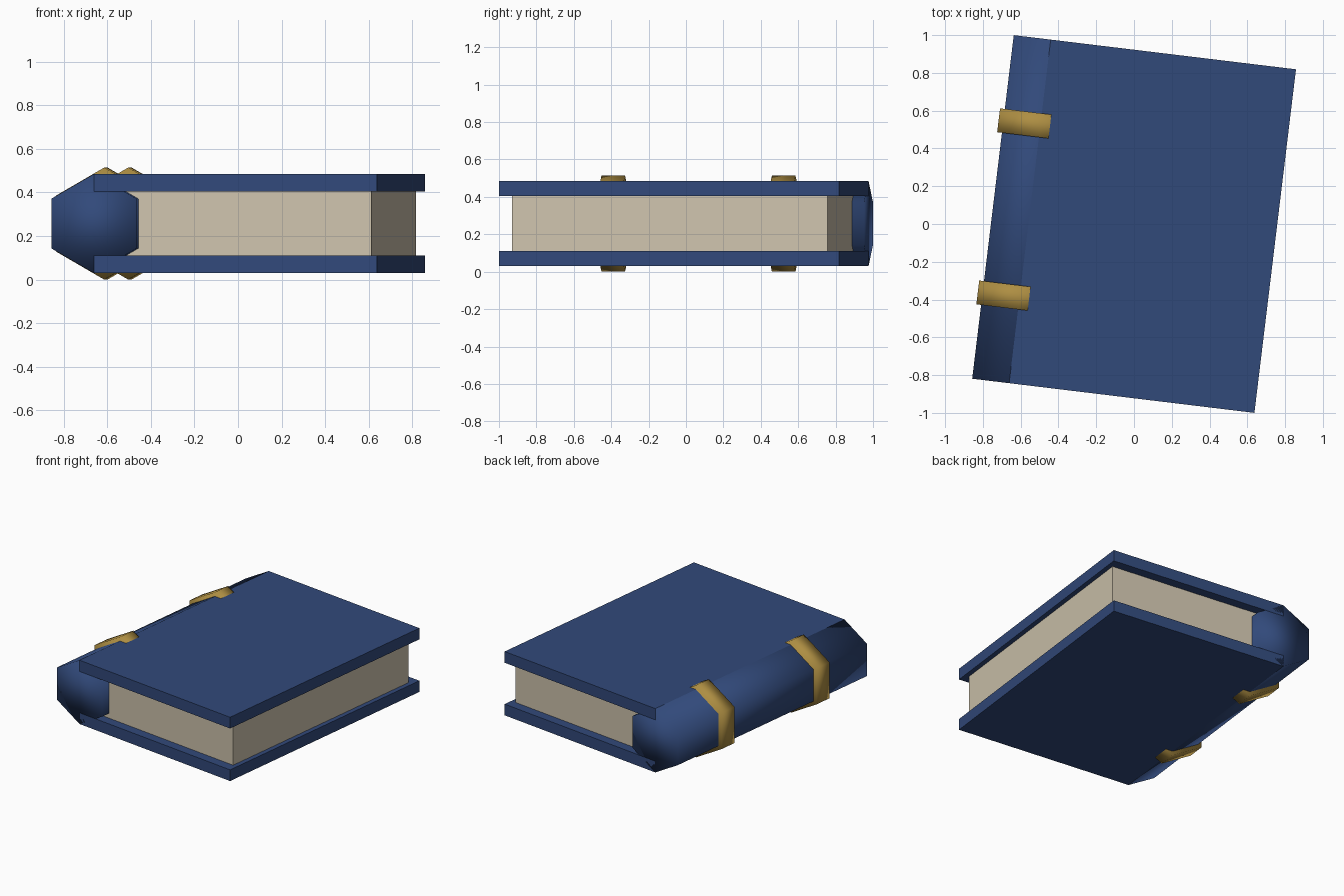
import bpy
import bmesh
import math
from mathutils import Matrix

if "Cube" in bpy.data.objects:
    bpy.data.objects.remove(bpy.data.objects["Cube"], do_unlink=True)

TURN = Matrix.Rotation(math.radians(-6.9), 4, 'Z')   # the book lies slightly turned
MID_Z = 0.257
SPINE_X = -0.555
SPINE_R = 0.2275
COVER_T = 0.08


def make_material(name, rgb):
    mat = bpy.data.materials.new(name)
    mat.use_nodes = True
    colour = (*rgb, 1.0)
    mat.diffuse_color = colour
    bsdf = next(n for n in mat.node_tree.nodes if n.type == 'BSDF_PRINCIPLED')
    bsdf.inputs["Base Color"].default_value = colour
    return mat


blue = make_material("cover blue", (0.031, 0.067, 0.195))
cream = make_material("paper cream", (0.62, 0.55, 0.42))
gold = make_material("band gold", (0.42, 0.27, 0.055))


def finish(name, bm, mat, smooth=False):
    mesh = bpy.data.meshes.new(name)
    for face in bm.faces:
        face.smooth = smooth
    bm.transform(TURN)
    bm.to_mesh(mesh)
    bm.free()
    mesh.materials.append(mat)
    obj = bpy.data.objects.new(name, mesh)
    bpy.context.collection.objects.link(obj)


def box(name, x0, x1, half_y, z0, z1, mat):
    bm = bmesh.new()
    place = Matrix.Translation(((x0 + x1) / 2, 0, (z0 + z1) / 2))
    size = Matrix.Diagonal((x1 - x0, 2 * half_y, z1 - z0, 1))
    bmesh.ops.create_cube(bm, size=1, matrix=place @ size)
    finish(name, bm, mat)


def hex_bar(name, radius, y, length, mat):
    # six-sided bar along y, with edges at top and bottom
    bm = bmesh.new()
    place = Matrix.Translation((SPINE_X, y, MID_Z)) @ Matrix.Rotation(math.pi / 2, 4, 'X')
    bmesh.ops.create_cone(bm, cap_ends=True, segments=6, radius1=radius,
                          radius2=radius, depth=length, matrix=place)
    finish(name, bm, mat, smooth=True)


# Covers
top = MID_Z + SPINE_R
bottom = MID_Z - SPINE_R
box("top_cover", SPINE_X, 0.753, 0.916, top - COVER_T, top, blue)
box("bottom_cover", SPINE_X, 0.753, 0.916, bottom, bottom + COVER_T, blue)

# Page block
box("pages", SPINE_X, 0.72, 0.85, bottom + COVER_T, top - COVER_T, cream)

# Spine and its raised bands
hex_bar("spine", SPINE_R, 0, 1.832, blue)
for label, y in (("front_band", -0.459), ("back_band", 0.459)):
    hex_bar(label, MID_Z, y, 0.127, gold)
